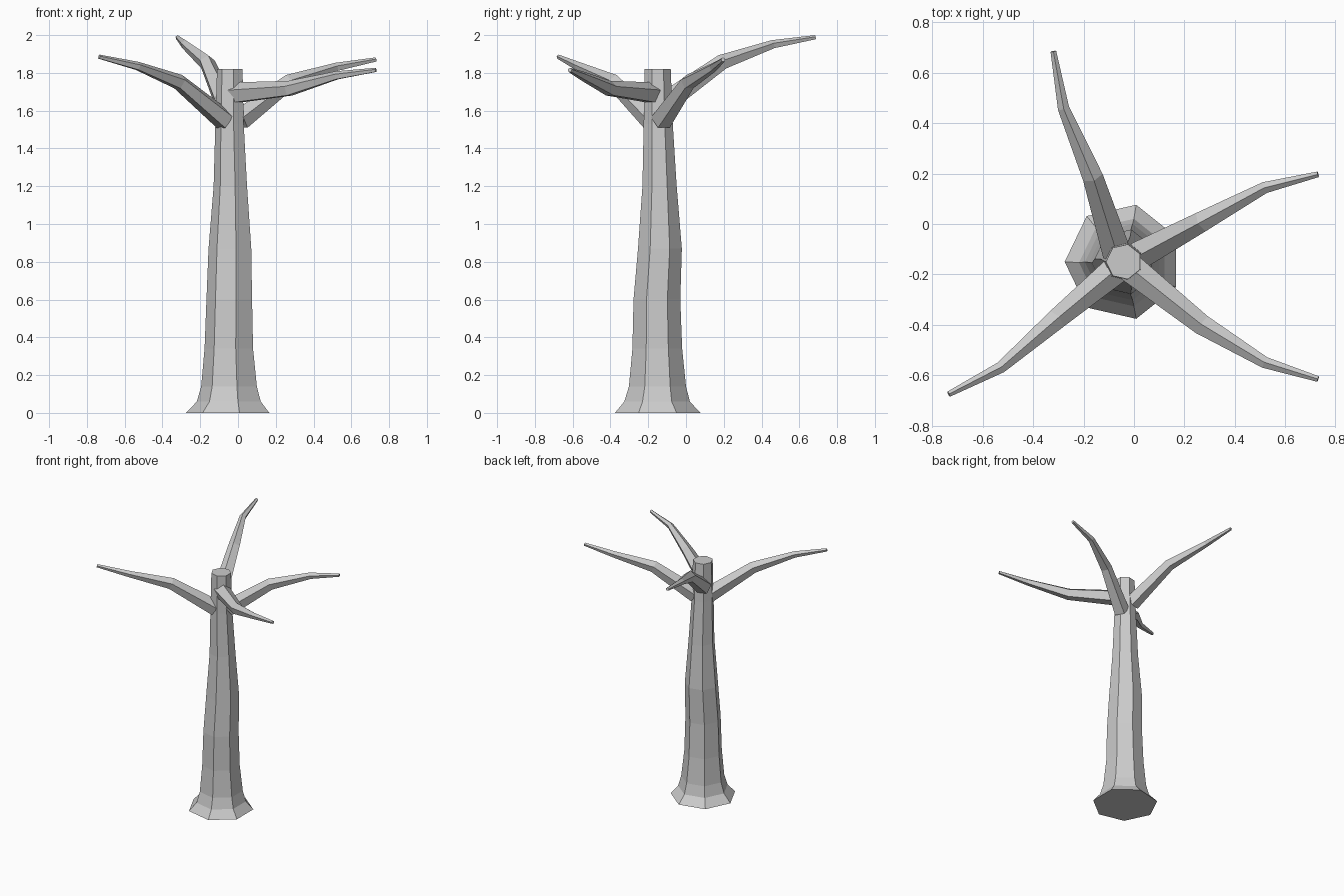
import bpy, bmesh, math
from mathutils import Vector

if "Cube" in bpy.data.objects:
    bpy.data.objects.remove(bpy.data.objects["Cube"])


def loft(name, rings):
    """Skin a list of equally sized point rings and cap both ends."""
    bm = bmesh.new()
    loops = [[bm.verts.new(p) for p in ring] for ring in rings]
    n = len(loops[0])
    for a, b in zip(loops, loops[1:]):
        for i in range(n):
            j = (i + 1) % n
            bm.faces.new((a[i], a[j], b[j], b[i]))
    bm.faces.new(loops[0][::-1])
    bm.faces.new(loops[-1])
    bmesh.ops.recalc_face_normals(bm, faces=bm.faces)
    mesh = bpy.data.meshes.new(name)
    bm.to_mesh(mesh)
    bm.free()
    obj = bpy.data.objects.new(name, mesh)
    bpy.context.collection.objects.link(obj)
    return obj


def ring(center, radius, sides, u, v, phase):
    pts = []
    for i in range(sides):
        a = phase + 2 * math.pi * i / sides
        pts.append(Vector(center) + radius * (math.cos(a) * u + math.sin(a) * v))
    return pts


# Trunk: seven-sided, flared at the foot (x, y, z, radius)
trunk = [
    (-0.043, -0.150, 0.00, 0.232), (-0.040, -0.153, 0.06, 0.178),
    (-0.040, -0.151, 0.14, 0.155), (-0.042, -0.152, 0.34, 0.135),
    (-0.040, -0.154, 0.60, 0.127), (-0.037, -0.138, 0.87, 0.119),
    (-0.036, -0.140, 1.20, 0.093), (-0.041, -0.147, 1.53, 0.079),
    (-0.040, -0.150, 1.82, 0.071),
]
X, Y, Z = Vector((1, 0, 0)), Vector((0, 1, 0)), Vector((0, 0, 1))
loft("trunk", [ring(p[:3], p[3], 7, X, Y, math.pi) for p in trunk])

# Branches: tapered five-sided limbs along bent paths
radii = (0.060, 0.043, 0.024, 0.012)
branches = {
    "branch_left": [(-0.07, -0.18, 1.55), (-0.31, -0.38, 1.75),
                    (-0.53, -0.57, 1.835), (-0.735, -0.675, 1.885)],
    "branch_front_right": [(-0.02, -0.17, 1.69), (0.27, -0.40, 1.715),
                           (0.52, -0.55, 1.785), (0.73, -0.615, 1.815)],
    "branch_back_right": [(0.01, -0.13, 1.55), (0.27, 0.01, 1.75),
                          (0.52, 0.145, 1.83), (0.73, 0.197, 1.87)],
    "branch_back": [(-0.07, -0.11, 1.64), (-0.165, 0.19, 1.855),
                    (-0.28, 0.46, 1.95), (-0.32, 0.685, 1.988)],
}
for name, path in branches.items():
    pts = [Vector(p) for p in path]
    rings = []
    for i, p in enumerate(pts):
        d = (pts[min(i + 1, 3)] - pts[max(i - 1, 0)]).normalized()
        side = d.cross(Z).normalized()
        rings.append(ring(p, radii[i], 5, side, side.cross(d), math.pi / 2))
    loft(name, rings)
